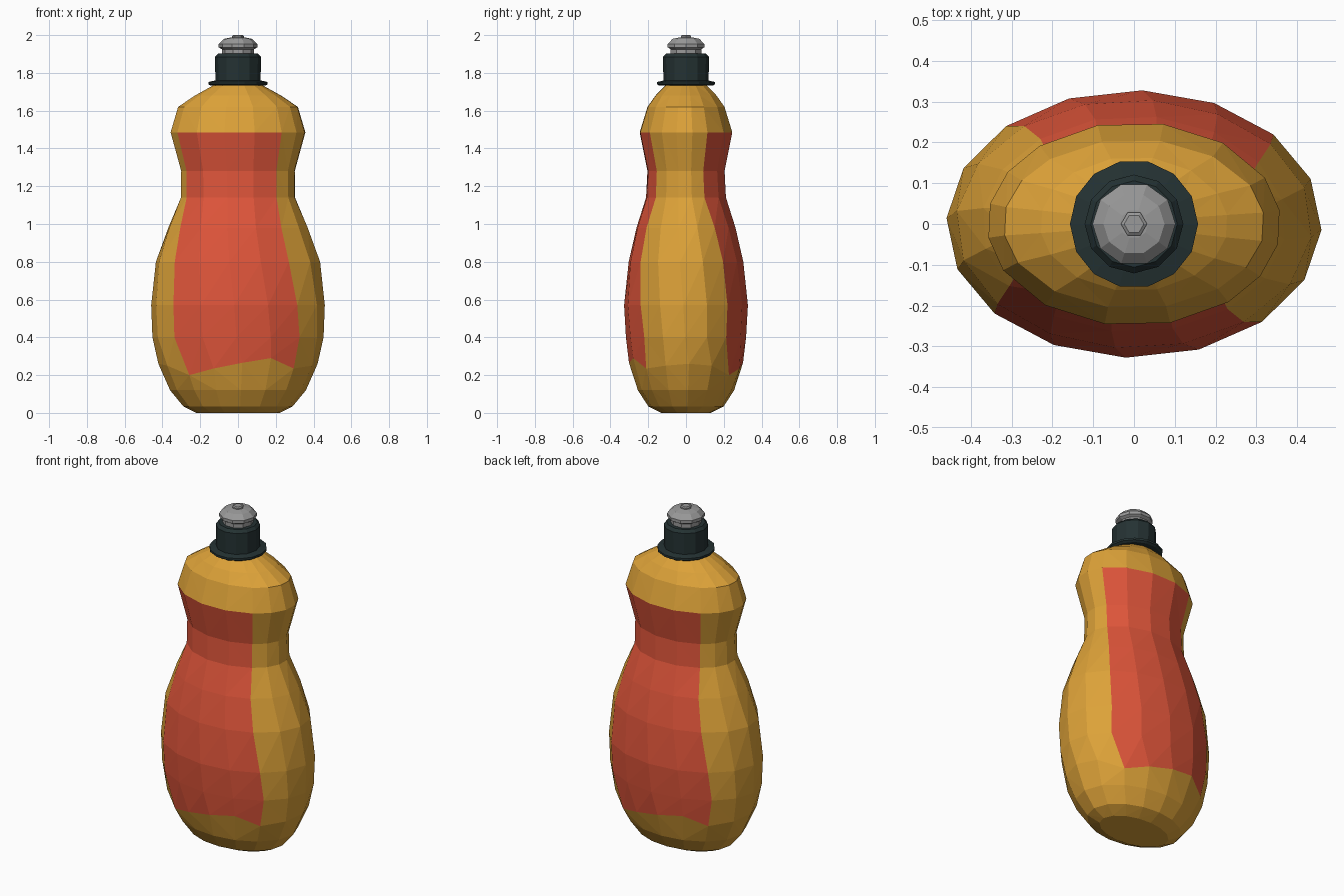
import bpy, bmesh, math

if "Cube" in bpy.data.objects:
    bpy.data.objects.remove(bpy.data.objects["Cube"])


def material(name, rgb):
    m = bpy.data.materials.new(name)
    m.diffuse_color = (*rgb, 1)
    m.use_nodes = True
    m.node_tree.nodes["Principled BSDF"].inputs["Base Color"].default_value = m.diffuse_color
    return m


YELLOW = material("amber_yellow", (0.72, 0.36, 0.04))
RED = material("label_red", (0.73, 0.09, 0.042))
DARK = material("cap_dark_green", (0.018, 0.032, 0.033))
GREY = material("nozzle_grey", (0.32, 0.32, 0.32))


def loft(name, rings, mats, rule=None):
    """Skin closed rings of points, cap both ends; rule(row, column) picks the material."""
    bm = bmesh.new()
    rows = [[bm.verts.new(p) for p in ring] for ring in rings]
    n = len(rows[0])
    for r in range(len(rows) - 1):
        for c in range(n):
            d = (c + 1) % n
            f = bm.faces.new((rows[r][c], rows[r][d], rows[r + 1][d], rows[r + 1][c]))
            f.material_index = rule(r, c) if rule else 0
    bm.faces.new(rows[0][::-1])
    bm.faces.new(rows[-1])
    bmesh.ops.triangulate(bm, faces=[f for f in bm.faces if len(f.verts) == 4],
                          quad_method='SHORT_EDGE')
    bmesh.ops.recalc_face_normals(bm, faces=bm.faces)
    me = bpy.data.meshes.new(name)
    bm.to_mesh(me)
    bm.free()
    for m in mats:
        me.materials.append(m)
    ob = bpy.data.objects.new(name, me)
    bpy.context.collection.objects.link(ob)
    return ob


def turned(name, profile, sides, mat):
    rings = [[(r * math.cos(2 * math.pi * i / sides), r * math.sin(2 * math.pi * i / sides), z)
              for i in range(sides)] for r, z in profile]
    return loft(name, rings, [mat])


# Bottle body: height, half width, half depth, label left and right edge angles
SECTIONS = [
    (0.00, 0.22, 0.13, 230, 315),
    (0.035, 0.29, 0.20, 230, 315),
    (0.12, 0.36, 0.255, 230, 315),
    (0.25, 0.42, 0.30, 231, 315),   # label bottom edge
    (0.40, 0.453, 0.318, 222, 316),
    (0.57, 0.46, 0.328, 222, 313),
    (0.80, 0.437, 0.305, 220, 308),
    (0.98, 0.373, 0.265, 215, 308),
    (1.14, 0.305, 0.215, 207, 312),
    (1.28, 0.303, 0.208, 206, 312),
    (1.485, 0.36, 0.25, 207, 310),  # label top edge
    (1.62, 0.32, 0.208, 207, 310),
    (1.68, 0.23, 0.165, 207, 310),
    (1.735, 0.13, 0.11, 207, 310),
]
BOTTOM, TOP = 3, 10
WAVE = [-0.05, -0.015, 0.015, 0.04, -0.015, 0, 0.01, 0]  # sloping lower label edge


def body_ring(k):
    z, rx, ry, left, right = SECTIONS[k]
    pts = []
    for half in (0, 180):  # half-turn symmetry: front label, then back label
        for i in range(8):
            if i < 4:
                a = left + (right - left) * i / 4
            else:
                a = right + (left + 180 - right) * (i - 4) / 4
            a = math.radians(a + half)
            dz = WAVE[i] if k == BOTTOM else 0
            grow = 1 + dz * 0.5
            pts.append((rx * grow * math.cos(a), ry * grow * math.sin(a), z + dz))
    return pts


loft("bottle_body", [body_ring(k) for k in range(len(SECTIONS))], [YELLOW, RED],
     lambda r, c: 1 if BOTTOM <= r < TOP and c % 8 < 4 else 0)

# Screw cap with a thin flange
turned("cap_flange", [(0.145, 1.732), (0.157, 1.74), (0.157, 1.752), (0.12, 1.76)], 14, DARK)
turned("cap_collar", [(0.12, 1.74), (0.121, 1.885), (0.106, 1.902)], 12, DARK)

# Pull-up nozzle and its hexagonal tip
turned("nozzle", [(0.085, 1.89), (0.085, 1.925), (0.102, 1.935),
                  (0.102, 1.953), (0.075, 1.98), (0.035, 1.988)], 10, GREY)
turned("nozzle_tip", [(0.032, 1.975), (0.032, 1.995), (0.024, 2.0)], 6, GREY)
